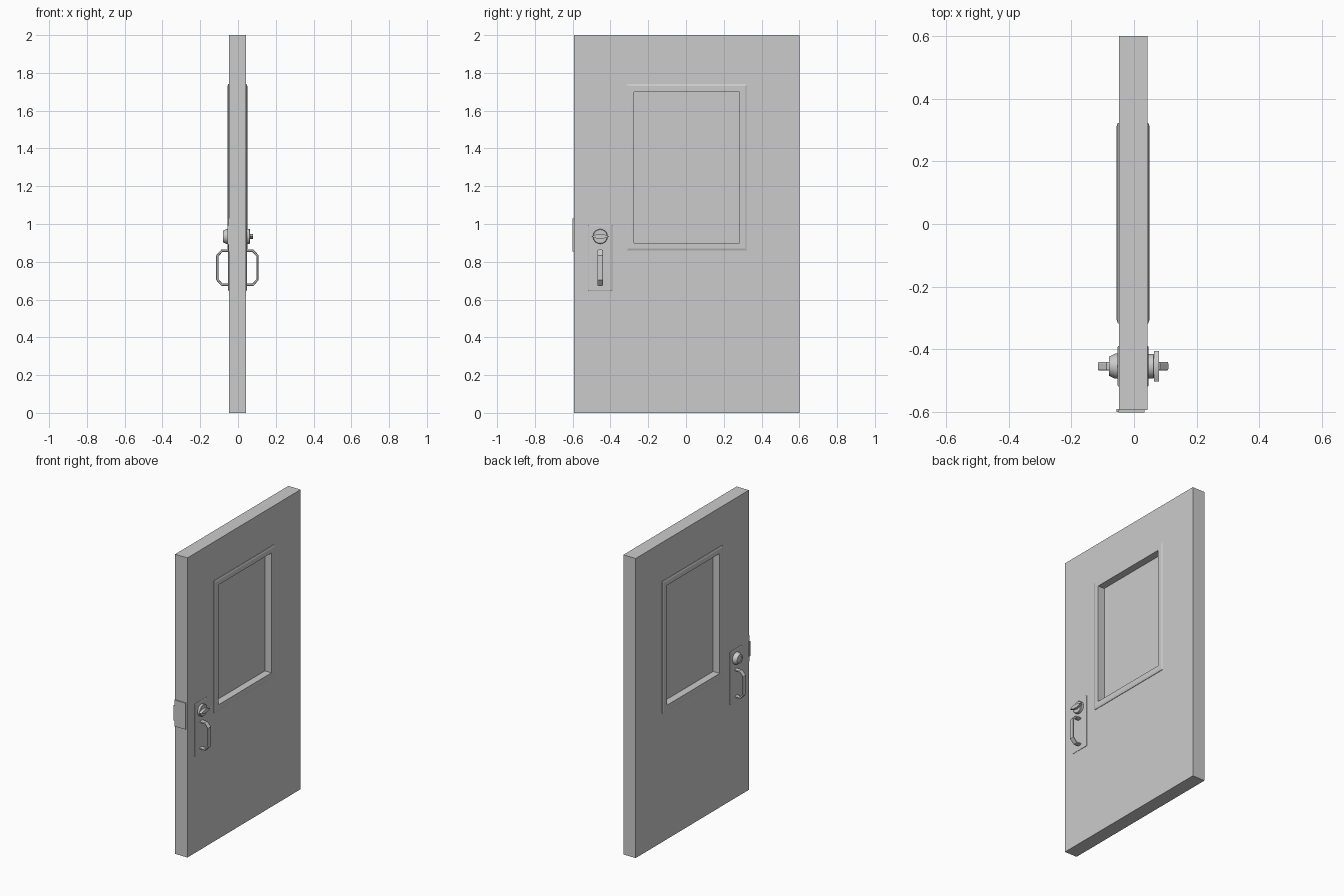
import bpy, bmesh
from math import cos, sin, pi, radians

if "Cube" in bpy.data.objects:
    bpy.data.objects.remove(bpy.data.objects["Cube"])

XC, HT = -0.003, 0.0455          # slab centre and half thickness
LY = -0.454                      # lock and handle line


def make(name, bm, smooth=False):
    bmesh.ops.recalc_face_normals(bm, faces=bm.faces)
    me = bpy.data.meshes.new(name)
    bm.to_mesh(me)
    bm.free()
    ob = bpy.data.objects.new(name, me)
    bpy.context.collection.objects.link(ob)
    if smooth:
        bpy.context.view_layer.objects.active = ob
        ob.select_set(True)
        bpy.ops.object.shade_smooth_by_angle(angle=radians(35))
        ob.select_set(False)
    return ob


def loft(name, loops, closed=False, smooth=False):
    """Skin equal-sized point loops; close into a ring or cap the ends."""
    bm = bmesh.new()
    rows = [[bm.verts.new(p) for p in lp] for lp in loops]
    n = len(rows[0])
    pairs = list(zip(rows, rows[1:])) + ([(rows[-1], rows[0])] if closed else [])
    for a, b in pairs:
        for i in range(n):
            j = (i + 1) % n
            bm.faces.new((a[i], a[j], b[j], b[i]))
    if not closed:
        bm.faces.new(rows[0])
        bm.faces.new(rows[-1])
    return make(name, bm, smooth)


def rect(x, y0, y1, z0, z1):
    return [(x, y0, z0), (x, y1, z0), (x, y1, z1), (x, y0, z1)]


def circle(x, r, n=32):
    return [(x, LY + r * cos(2 * pi * i / n), 0.934 + r * sin(2 * pi * i / n)) for i in range(n)]


def grow(x, d):
    """Window opening rectangle enlarged by d."""
    return rect(x, -0.276 - d, 0.282 + d, 0.9 - d, 1.7 + d)


# Door slab with window opening, and the pane
x0, x1 = XC - HT, XC + HT
loft("door_slab", [rect(x0, -0.594, 0.6, 0, 2), grow(x0, 0.002), grow(x1, 0.002),
                   rect(x1, -0.594, 0.6, 0, 2)], closed=True)
loft("window_pane", [grow(XC - 0.004, 0.002), grow(XC + 0.004, 0.002)])

for s, side in ((1, "inner"), (-1, "outer")):
    def X(d):                    # distance out from the slab face
        return XC + s * (HT + d)

    # Window trim with a sloped outer edge
    loft(f"window_trim_{side}", [grow(X(-0.001), 0.041), grow(X(0.003), 0.041), grow(X(0.007), 0.030),
                                 grow(X(0.007), 0), grow(XC + s * 0.003, 0)], closed=True)

    # Backing plate
    loft(f"lock_plate_{side}", [rect(X(d), LY - 0.064 + b, LY + 0.064 - b, 0.645 + b, 0.995 - b)
                                for d, b in ((-0.001, 0), (0.002, 0), (0.0045, 0.004))])

    # Bent pull handle: flat bar swept round an octagonal bow
    out = [(0.0, 0.864), (0.040, 0.864), (0.067, 0.834), (0.067, 0.703), (0.040, 0.673), (0.0, 0.673)]
    inn = [(0.0, 0.851), (0.035, 0.851), (0.055, 0.829), (0.055, 0.708), (0.035, 0.686), (0.0, 0.686)]
    loops = []
    for (a, za), (b, zb) in zip(out, inn):
        m, zm = (a + b) / 2, (za + zb) / 2
        oa, oz = a + (m - a) * 0.4, za + (zm - za) * 0.4
        ib, iz = b + (m - b) * 0.4, zb + (zm - zb) * 0.4
        loops.append([(X(a), LY - 0.009, za), (X(a), LY + 0.009, za), (X(oa), LY + 0.014, oz),
                      (X(ib), LY + 0.014, iz), (X(b), LY + 0.009, zb), (X(b), LY - 0.009, zb),
                      (X(ib), LY - 0.014, iz), (X(oa), LY - 0.014, oz)])
    loft(f"pull_handle_{side}", loops)

    # Lock: thumb turn inside, tapered key cylinder outside
    if s > 0:
        loft("thumb_turn_base", [circle(X(0.003), 0.039), circle(X(0.019), 0.039),
                                 circle(X(0.022), 0.036)], smooth=True)
        n = 8
        lens = [(-0.048 + 0.096 * i / n, 0.013 * sin(pi * i / n)) for i in range(n + 1)]
        lens += [(y, -z) for y, z in lens[-2:0:-1]]
        loft("thumb_turn", [[(X(d), LY + y, 0.934 + z) for y, z in lens] for d in (0.021, 0.038)],
             smooth=True)
    else:
        loft("key_cylinder", [circle(X(0.003), 0.040), circle(X(0.012), 0.040), circle(X(0.032), 0.030),
                              circle(X(0.032), 0.021), circle(X(0.029), 0.020)], smooth=True)

# Latch plate on the door edge with a lip wrapping the outer corner
bm = bmesh.new()
for c, d in (((-0.008, -0.597, 0.942), (0.083, 0.008, 0.176)),
             ((-0.052, -0.595, 0.942), (0.008, 0.010, 0.10))):
    vs = bmesh.ops.create_cube(bm, size=1)["verts"]
    bmesh.ops.scale(bm, vec=d, verts=vs)
    bmesh.ops.translate(bm, vec=c, verts=vs)
make("latch_plate", bm)
